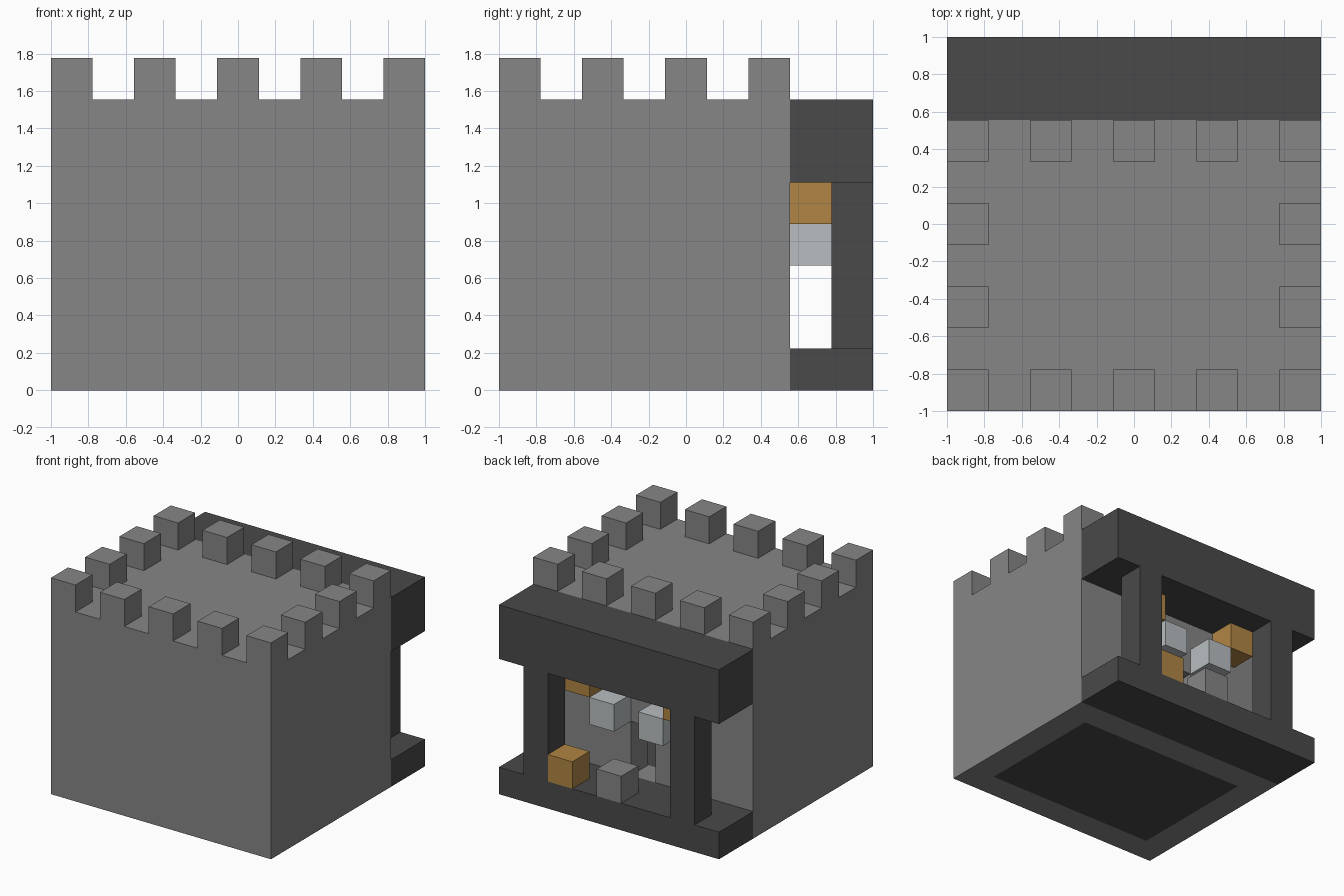
import bpy
import bmesh
from mathutils import Matrix, Vector

if "Cube" in bpy.data.objects:
    bpy.data.objects.remove(bpy.data.objects["Cube"], do_unlink=True)

N = 9            # blocks along the longest side
U = 2 / N        # size of one block


def material(name, rgb):
    m = bpy.data.materials.new(name)
    m.use_nodes = True
    m.diffuse_color = (*rgb, 1)
    bsdf = next(n for n in m.node_tree.nodes if n.type == "BSDF_PRINCIPLED")
    bsdf.inputs["Base Color"].default_value = (*rgb, 1)
    bsdf.inputs["Roughness"].default_value = 0.9
    return m


STONE = material("stone grey", (0.238, 0.238, 0.238))
DARK = material("dark stone", (0.067, 0.067, 0.067))
ORANGE = material("amber", (0.434, 0.235, 0.058))
PALE = material("pale silver", (0.479, 0.515, 0.527))


def block(name, mat, lo, hi=None):
    """Box between two grid corners; a single block when hi is omitted."""
    lo = Vector(lo)
    hi = Vector(hi) if hi else lo + Vector((1, 1, 1))
    bm = bmesh.new()
    bmesh.ops.create_cube(bm, size=1)
    size = hi - lo
    centre = (lo + hi) / 2 - Vector((N / 2, N / 2, 0))
    bmesh.ops.transform(bm, verts=bm.verts,
                        matrix=Matrix.Translation(centre * U) @ Matrix.Diagonal((*(size * U), 1)))
    me = bpy.data.meshes.new(name)
    bm.to_mesh(me)
    bm.free()
    me.materials.append(mat)
    ob = bpy.data.objects.new(name, me)
    bpy.context.collection.objects.link(ob)
    return ob


# Hollow keep: four walls, roof and floor
block("front_wall", STONE, (0, 0, 0), (9, 1, 7))
block("right_wall", STONE, (0, 1, 0), (1, 7, 7))
block("left_wall", STONE, (8, 1, 0), (9, 7, 7))
block("roof", STONE, (1, 1, 6), (8, 6, 7))
block("floor", DARK, (1, 1, 0), (8, 6, 1))

# Back wall around the doorway
block("back_wall_right", STONE, (1, 6, 0), (4, 7, 7))
block("back_wall_left", STONE, (5, 6, 0), (8, 7, 7))
block("door_sill", STONE, (4, 6, 0), (5, 7, 1))
block("door_head", STONE, (4, 6, 3), (5, 7, 7))

# Battlements on every other block of the rim
for i in range(0, N, 2):
    for j in range(0, 7, 2):
        if i in (0, 8) or j in (0, 6):
            block("battlement", STONE, (i, j, 7))

# Porch at the back
block("porch_base", DARK, (0, 7, 0), (9, 9, 1))
block("porch_canopy", DARK, (0, 7, 5), (9, 9, 7))
for side, i in (("right", 1), ("left", 7)):
    block("porch_pillar_" + side, DARK, (i, 8, 1), (i + 1, 9, 5))

# Blocks mounted on the back wall, mirrored about the door
for side, s in (("right", -1), ("left", 1)):
    block("lamp_" + side, PALE, (4 + s, 7, 3))
    block("bracket_" + side, ORANGE, (4 + 2 * s, 7, 4))

# Loose blocks on the porch
block("porch_crate", ORANGE, (6, 8, 1))
block("porch_stone", STONE, (4, 8, 1))
